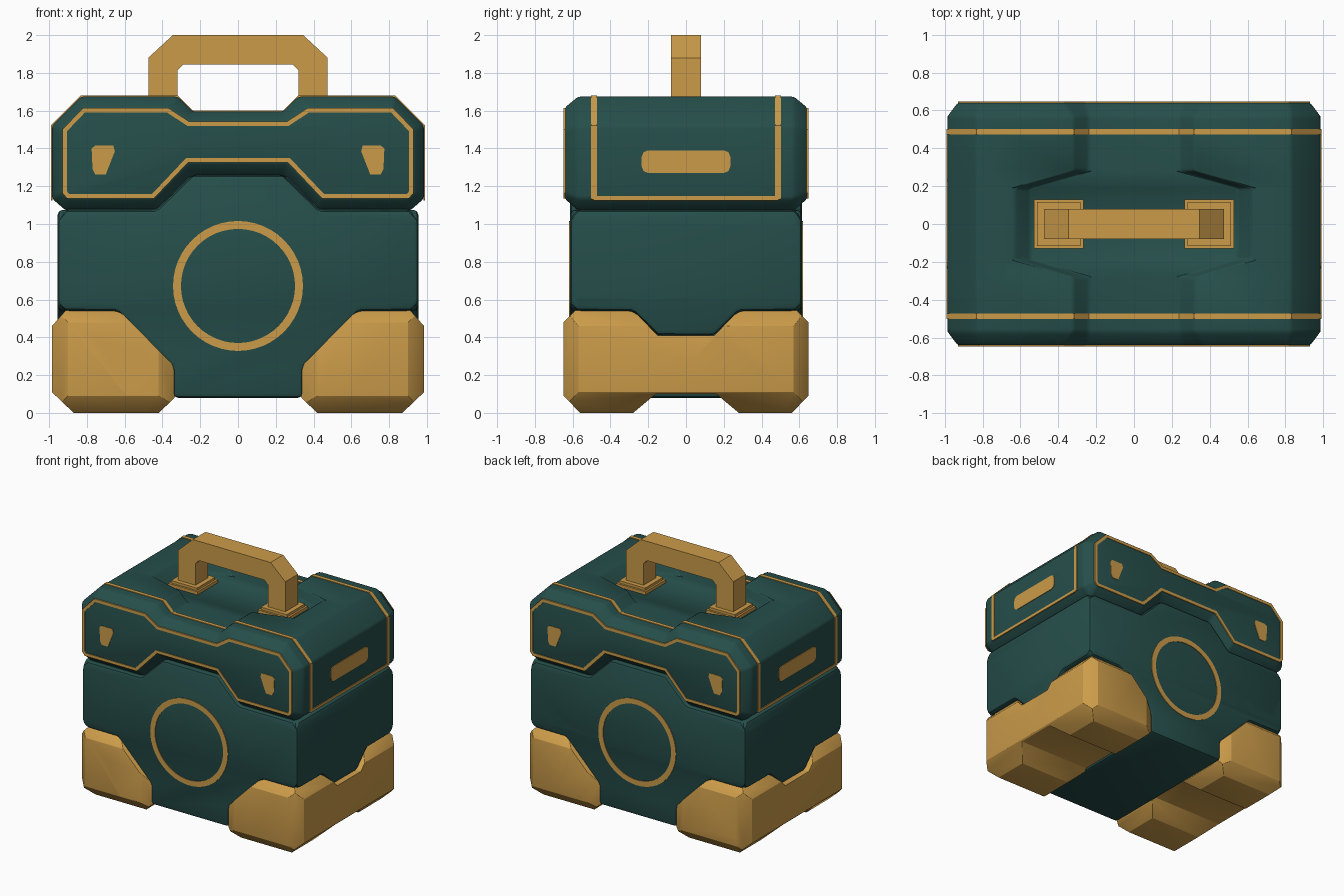
import bpy, bmesh, math
from mathutils import Vector

if "Cube" in bpy.data.objects:
    bpy.data.objects.remove(bpy.data.objects["Cube"])


def material(name, rgb):
    m = bpy.data.materials.new(name)
    m.diffuse_color = (*rgb, 1)
    m.use_nodes = True
    m.node_tree.nodes["Principled BSDF"].inputs["Base Color"].default_value = m.diffuse_color
    return m


GREEN = material("dark_green", (0.019, 0.077, 0.069))
GOLD = material("gold", (0.60, 0.33, 0.068))


def place(axis, p, d):
    """Put a 2D profile point at depth d along an axis."""
    return {"x": (d, p[0], p[1]), "y": (p[0], d, p[1]), "z": (p[0], p[1], d)}[axis]


def make(name, verts, faces, mat):
    me = bpy.data.meshes.new(name)
    me.from_pydata(verts, [], faces)
    bm = bmesh.new()
    bm.from_mesh(me)
    bmesh.ops.recalc_face_normals(bm, faces=bm.faces)
    bm.to_mesh(me)
    bm.free()
    me.materials.append(mat)
    ob = bpy.data.objects.new(name, me)
    bpy.context.collection.objects.link(ob)
    return ob


def loft(name, rings, mat):
    """Join equal-length closed rings of 3D points and cap both ends."""
    n = len(rings[0])
    faces = [tuple(range(n)), tuple(range((len(rings) - 1) * n, len(rings) * n))]
    for r in range(len(rings) - 1):
        for i in range(n):
            j = (i + 1) % n
            faces.append((r * n + i, r * n + j, (r + 1) * n + j, (r + 1) * n + i))
    return make(name, [v for ring in rings for v in ring], faces, mat)


def prism(name, pts, axis, lo, hi, mat):
    return loft(name, [[place(axis, p, d) for p in pts] for d in (lo, hi)], mat)


def offset(pts, d, closed=True):
    """Shift a path sideways by d with mitred corners."""
    out, n = [], len(pts)
    for i in range(n):
        p = Vector(pts[i])
        a = p - Vector(pts[i - 1]) if closed or i else None
        b = Vector(pts[(i + 1) % n]) - p if closed or i < n - 1 else None
        a, b = (a or b).normalized(), (b or a).normalized()
        na, nb = Vector((-a.y, a.x)), Vector((-b.y, b.x))
        out.append(tuple(p + (na + nb) * d / (1 + na.dot(nb))))
    return out


def band(name, a, b, axis, lo, hi, mat, closed=True):
    """Thin strip between two matching paths."""
    n = len(a)
    verts = [place(axis, p, d) for d in (lo, hi) for path in (a, b) for p in path]
    faces = []
    for i in range(n if closed else n - 1):
        j = (i + 1) % n
        for s, t in ((0, n), (2 * n, 3 * n), (0, 2 * n), (n, 3 * n)):
            faces.append((s + i, s + j, t + j, t + i))
    if not closed:
        faces += [(e, n + e, 3 * n + e, 2 * n + e) for e in (0, n - 1)]
    return make(name, verts, faces, mat)


def finish(ob, width, cutters=(), angle=35):
    """Intersect with cutters, round the edges, and shade smooth."""
    for c in cutters:
        m = ob.modifiers.new("shape", "BOOLEAN")
        m.operation, m.solver, m.object = "INTERSECT", "EXACT", c
    bev = ob.modifiers.new("round", "BEVEL")
    bev.width, bev.segments = width, 2
    bev.limit_method, bev.angle_limit = "ANGLE", math.radians(20)
    bpy.context.view_layer.update()
    ev = ob.evaluated_get(bpy.context.evaluated_depsgraph_get())
    me = bpy.data.meshes.new_from_object(ev)
    ob.modifiers.clear()
    ob.data = me
    for c in cutters:
        bpy.data.objects.remove(c)
    bpy.ops.object.select_all(action="DESELECT")
    ob.select_set(True)
    bpy.context.view_layer.objects.active = ob
    bpy.ops.object.shade_smooth_by_angle(angle=math.radians(angle))


def mirror(half):
    """Complete a right-hand half profile with its left half."""
    return half + [(-x, z) for x, z in reversed(half)]


# Body: front block and side block crossing each other
front = mirror([(0.345, 0.08), (0.345, 0.24), (0.64, 0.54), (0.92, 0.54), (0.955, 0.58),
                (0.955, 1.02), (0.91, 1.075), (0.43, 1.075), (0.24, 1.26)])
finish(prism("body_front_block", front, "y", -0.615, 0.615, GREEN), 0.03)
side = mirror([(0.15, 0.41), (0.28, 0.54), (0.58, 0.54), (0.615, 0.58),
               (0.615, 1.02), (0.58, 1.075)])
finish(prism("body_side_block", side, "x", -0.955, 0.955, GREEN), 0.03)
core = mirror([(0.90, 0.11), (0.90, 1.25)])
prism("body_core", core, "y", -0.58, 0.58, GREEN)

# Corner feet: front, side and plan profiles intersected
foot_front = [(0.42, 0), (0.87, 0), (0.985, 0.11), (0.985, 0.46), (0.91, 0.545),
              (0.63, 0.545), (0.335, 0.245), (0.335, 0.08)]
foot_side = mirror([(0.16, 0.10), (0.28, 0), (0.56, 0), (0.648, 0.09), (0.648, 0.48),
                    (0.585, 0.545), (0.28, 0.545), (0.15, 0.41)])
foot_plan = [(0.335, -0.60), (0.42, -0.648), (0.90, -0.648), (0.985, -0.57),
             (0.985, 0.57), (0.90, 0.648), (0.42, 0.648), (0.335, 0.60)]
for s, label in ((1, "right"), (-1, "left")):
    foot = prism(label + "_foot", [(s * x, z) for x, z in foot_front], "y", -0.8, 0.8, GOLD)
    cut_side = prism("foot_side_cutter", foot_side, "x", -1.2, 1.2, GOLD)
    cut_plan = prism("foot_plan_cutter", [(s * x, y) for x, y in foot_plan], "z", -0.3, 0.8, GOLD)
    finish(foot, 0.03, (cut_side, cut_plan))


# Lid: lofted front to back, with the top dip widening under the handle
def lid_profile(dip):
    return mirror([(0.24, 1.255), (0.43, 1.07), (0.91, 1.07), (0.985, 1.135), (0.985, 1.52),
                   (0.83, 1.675), (dip + 0.08, 1.675), (dip, 1.595)])


lid_end = mirror([(0.265, 1.325), (0.445, 1.135), (0.905, 1.135), (0.93, 1.165), (0.93, 1.50),
                  (0.82, 1.615), (0.37, 1.615), (0.26, 1.543)])
narrow, wide = lid_profile(0.24), lid_profile(0.55)
stations = [(0.643, lid_end), (0.57, narrow), (0.28, narrow), (0.19, wide)]
stations = [(-y, p) for y, p in stations] + [(y, p) for y, p in reversed(stations)]
finish(loft("lid", [[place("y", p, y) for p in prof] for y, prof in stations], GREEN), 0.015)

# Gold trim over the lid and along its sides
over = narrow[3:13]
over = [(0.985, 1.13)] + narrow[4:12] + [(-0.985, 1.13)]
for s, label in ((-1, "front"), (1, "back")):
    band(label + "_lid_strap", offset(over, -0.005, False), offset(over, 0.004, False),
         "y", s * 0.472, s * 0.502, GOLD, False)
    # Outline and corner studs on the lid face
    band(label + "_lid_outline", lid_end, offset(lid_end, 0.024), "y", s * 0.639, s * 0.648, GOLD)
    stud = [(0.775, 1.40), (0.755, 1.415), (0.66, 1.415), (0.652, 1.385), (0.70, 1.262),
            (0.755, 1.262), (0.77, 1.29)]
    for t, hand in ((-1, "left"), (1, "right")):
        prism(f"{label}_{hand}_stud", [(t * x, z) for x, z in stud], "y", s * 0.639, s * 0.647, GOLD)
    # Round medallion rim on the body
    arc = [2 * math.pi * i / 48 for i in range(48)]
    rim = [[(r * math.cos(a), 0.672 + r * math.sin(a)) for a in arc] for r in (0.344, 0.302)]
    band(label + "_medallion_rim", *rim, "y", s * 0.612, s * 0.620, GOLD)

slot = [(0.20, 1.27), (0.225, 1.28), (0.235, 1.305), (0.235, 1.355), (0.225, 1.38), (0.20, 1.39)]
for s, label in ((-1, "left"), (1, "right")):
    prism(label + "_slot_plate", mirror(slot), "x", s * 0.982, s * 0.990, GOLD)
    prism(label + "_lid_trim", mirror([(0.49, 1.125), (0.49, 1.147)]), "x", s * 0.981, s * 0.990, GOLD)

# Handle with stepped mounting plates
outer = [(0.475, 1.60), (0.475, 1.88), (0.345, 2.0)]
inner = [(0.32, 1.60), (0.32, 1.815), (0.29, 1.845)]
band("handle", mirror(outer), mirror(inner), "y", -0.08, 0.08, GOLD, False)
for s, label in ((-1, "left"), (1, "right")):
    for part, grow, lo, hi in (("base", 0.13, 1.58, 1.62), ("collar", 0.115, 1.62, 1.64)):
        square = [(s * 0.398 + i * grow, j * grow) for i, j in ((-1, -1), (1, -1), (1, 1), (-1, 1))]
        prism(f"{label}_handle_{part}", square, "z", lo, hi, GOLD)
